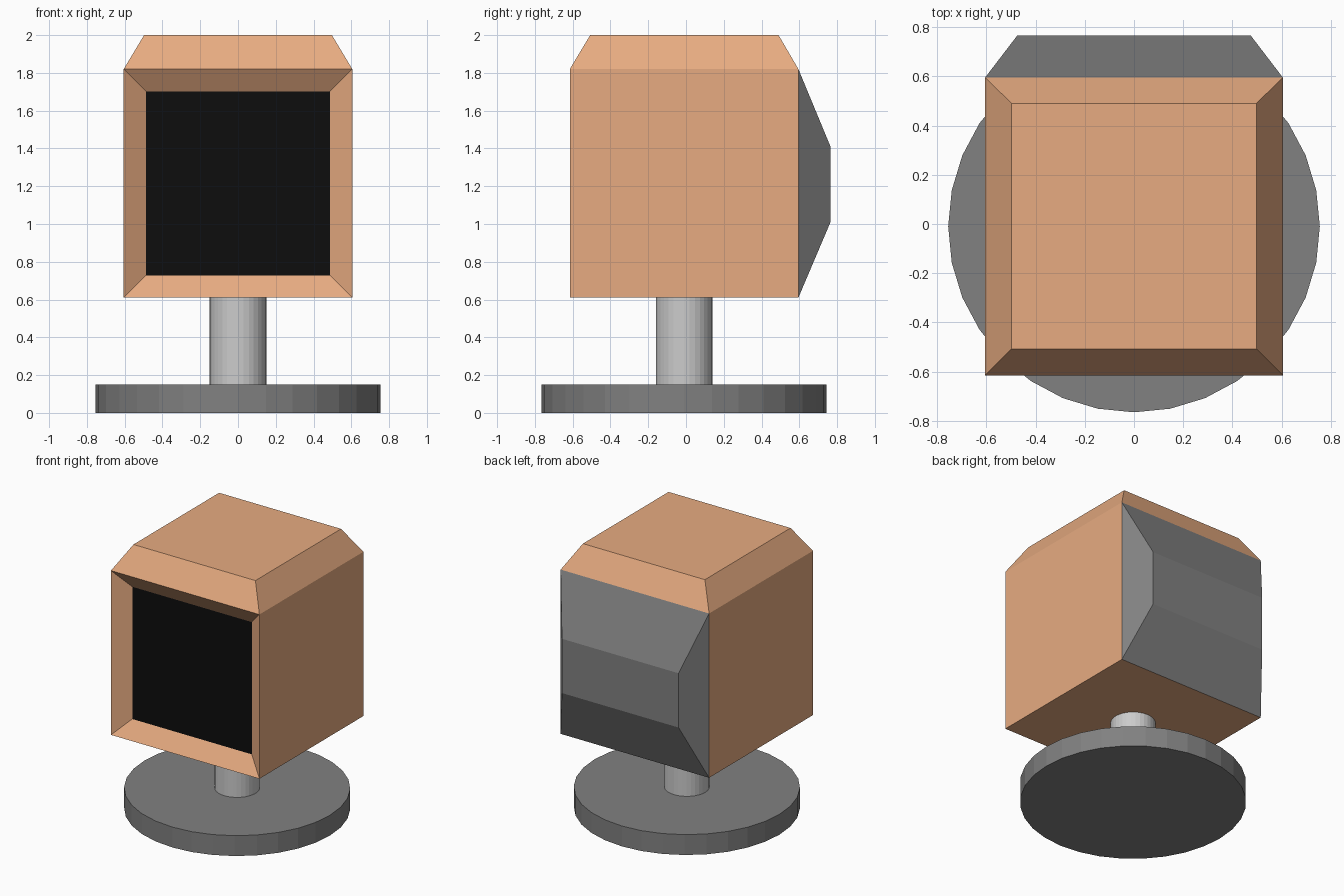
import bpy, bmesh

if "Cube" in bpy.data.objects:
    bpy.data.objects.remove(bpy.data.objects["Cube"])

CY = -0.01  # shared centre line of stand and casing


def material(name, r, g, b):
    m = bpy.data.materials.new(name)
    m.diffuse_color = (r, g, b, 1)
    m.use_nodes = True
    m.node_tree.nodes["Principled BSDF"].inputs["Base Color"].default_value = m.diffuse_color
    return m


WOOD = material("tan_casing", 0.80, 0.41, 0.22)
BLACK = material("black_glass", 0.004, 0.004, 0.004)
DARK = material("dark_grey", 0.22, 0.22, 0.22)
STEEL = material("light_grey", 0.62, 0.62, 0.62)


def finish(bm, name, mat):
    bmesh.ops.recalc_face_normals(bm, faces=bm.faces)
    mesh = bpy.data.meshes.new(name)
    bm.to_mesh(mesh)
    bm.free()
    mesh.materials.append(mat)
    obj = bpy.data.objects.new(name, mesh)
    bpy.context.collection.objects.link(obj)
    return obj


def loft(sections, place, cap_start=True):
    """Join rectangles (half width, low, high, distance) into a solid."""
    bm = bmesh.new()
    rings = [[bm.verts.new(place(u, v, d)) for u, v in
              ((-w, lo), (w, lo), (w, hi), (-w, hi))]
             for w, lo, hi, d in sections]
    for a, b in zip(rings, rings[1:]):
        for i in range(4):
            j = (i + 1) % 4
            bm.faces.new((a[i], a[j], b[j], b[i]))
    if cap_start:
        bm.faces.new(rings[0])
    bm.faces.new(rings[-1])
    bmesh.ops.recalc_face_normals(bm, faces=bm.faces)
    return bm


def disc(name, radius, z0, z1, mat):
    bpy.ops.mesh.primitive_cylinder_add(vertices=32, radius=radius, depth=z1 - z0,
                                        location=(0, CY, (z0 + z1) / 2))
    obj = bpy.context.object
    obj.name = name
    obj.data.materials.append(mat)


# Stand
disc("base", 0.755, 0.0, 0.15, DARK)
disc("post", 0.15, 0.15, 0.61, STEEL)

# Casing with chamfered top and sloped recess around the screen
bm = loft([(0.605, -0.615, 0.595, 0.61),
           (0.605, -0.615, 0.595, 1.82),
           (0.497, -0.507, 0.49, 2.0)], lambda u, v, d: (u, v, d))
bm.normal_update()
front = min(bm.faces, key=lambda f: f.normal.y)
bmesh.ops.inset_region(bm, faces=[front], thickness=0.118, depth=-0.08,
                       use_even_offset=True)
corners = [v.co.copy() for v in front.verts]
bmesh.ops.delete(bm, geom=[front], context='FACES_ONLY')
finish(bm, "casing", WOOD)

# Screen filling the recess
bm = bmesh.new()
bm.faces.new([bm.verts.new(c) for c in corners])
bm.normal_update()
screen = finish(bm, "screen", BLACK)
if screen.data.polygons[0].normal.y > 0:
    screen.data.flip_normals()

# Tapered rear shell
finish(loft([(0.605, 0.61, 1.82, 0.595),
             (0.475, 1.01, 1.41, 0.765)], lambda u, v, d: (u, d, v), cap_start=False),
       "rear_shell", DARK)
